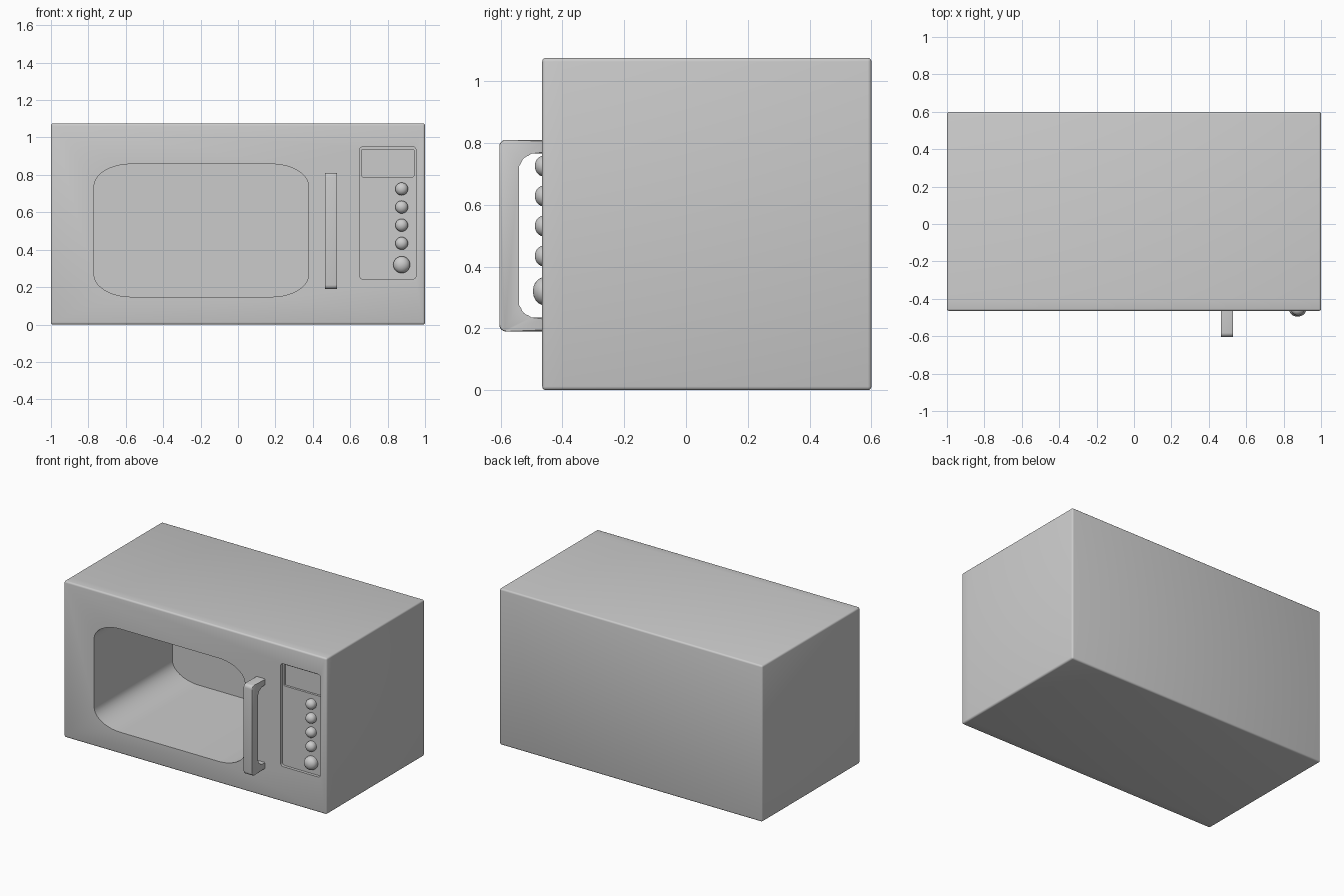
import bpy, bmesh, math
from mathutils import Vector

if "Cube" in bpy.data.objects:
    bpy.data.objects.remove(bpy.data.objects["Cube"])

FRONT, SEAM, BACK, TOP = -0.465, -0.40, 0.60, 1.075


def fillet(corners, steps=10):
    """Round axis-aligned corners given as (u, v, ru, rv)."""
    pts, n = [], len(corners)
    for i, (u, v, ru, rv) in enumerate(corners):
        c = Vector((u, v))
        if ru == 0:
            pts.append(c)
            continue
        r = Vector((ru, rv))
        d1 = (Vector(corners[i - 1][:2]) - c).normalized() * r
        d2 = (Vector(corners[(i + 1) % n][:2]) - c).normalized() * r
        for k in range(steps + 1):
            t = math.pi / 2 * k / steps
            pts.append(c + d1 + d2 - d2 * math.cos(t) - d1 * math.sin(t))
    return pts


def finish(name, bm):
    bmesh.ops.recalc_face_normals(bm, faces=bm.faces)
    me = bpy.data.meshes.new(name)
    bm.to_mesh(me)
    bm.free()
    ob = bpy.data.objects.new(name, me)
    bpy.context.collection.objects.link(ob)
    return ob


def prism(name, pts, place, a, b, bevel=0):
    """Extrude a 2D outline from a to b; place maps (u, v, w) to x, y, z."""
    bm = bmesh.new()
    ends = [[bm.verts.new(place(p.x, p.y, w)) for p in pts] for w in (a, b)]
    n = len(pts)
    caps = [bm.faces.new(e) for e in ends]
    for i in range(n):
        j = (i + 1) % n
        bm.faces.new((ends[0][i], ends[0][j], ends[1][j], ends[1][i]))
    if bevel:
        rim = {e for f in caps for e in f.edges}
        bmesh.ops.bevel(bm, geom=list(rim), offset=bevel, segments=2,
                        profile=0.5, affect='EDGES')
    return finish(name, bm)


def front_shape(name, x0, x1, z0, z1, ru, rv, y0, y1):
    pts = fillet([(x0, z0, ru, rv), (x1, z0, ru, rv), (x1, z1, ru, rv), (x0, z1, ru, rv)])
    return prism(name, pts, lambda u, v, w: (u, w, v), y0, y1)


def block(name, y0, y1):
    """Full-size box, rounded except around the door seam."""
    bm = bmesh.new()
    bmesh.ops.create_cube(bm, size=1)
    for v in bm.verts:
        v.co = (v.co.x * 2, y0 if v.co.y < 0 else y1, (v.co.z + 0.5) * TOP)
    edges = [e for e in bm.edges if not all(abs(v.co.y - SEAM) < 1e-5 for v in e.verts)]
    bmesh.ops.bevel(bm, geom=edges, offset=0.012, segments=3, profile=0.5, affect='EDGES')
    return finish(name, bm)


def smooth(ob):
    bpy.ops.object.select_all(action='DESELECT')
    bpy.context.view_layer.objects.active = ob
    ob.select_set(True)
    bpy.ops.object.shade_smooth_by_angle(angle=math.radians(40))


def cut(ob, *cutters):
    bpy.context.view_layer.objects.active = ob
    for c in cutters:
        m = ob.modifiers.new("cut", 'BOOLEAN')
        m.operation, m.solver, m.object = 'DIFFERENCE', 'EXACT', c
        bpy.ops.object.modifier_apply(modifier=m.name)


# Cabinet and front frame
cabinet = block("cabinet", SEAM, BACK)
front_frame = block("front_frame", FRONT, SEAM)

# Oven cavity, control panel recess and display recess
cavity = front_shape("cavity_cutter", -0.77, 0.378, 0.148, 0.858, 0.20, 0.12, -0.7, 0.385)
panel = front_shape("panel_cutter", 0.65, 0.952, 0.243, 0.95, 0.018, 0.018, -0.7, FRONT + 0.02)
display = front_shape("display_cutter", 0.662, 0.94, 0.79, 0.937, 0.006, 0.006, -0.7, FRONT + 0.035)
cut(cabinet, cavity)
cut(front_frame, cavity, panel, display)
for c in (cavity, panel, display):
    bpy.data.objects.remove(c)
smooth(cabinet)
smooth(front_frame)

# Door handle
outer, inner = 0.022, 0.04
handle_pts = fillet([
    (-0.455, 0.19, 0, 0), (-0.604, 0.19, outer, outer), (-0.604, 0.81, outer, outer),
    (-0.455, 0.81, 0, 0), (-0.455, 0.765, 0, 0), (-0.54, 0.765, inner, inner),
    (-0.54, 0.235, inner, inner), (-0.455, 0.235, 0, 0)], steps=6)
smooth(prism("door_handle", handle_pts, lambda u, v, w: (w, u, v), 0.465, 0.53, 0.005))


# Domed buttons and dial
def dome(name, z, r, tip):
    base = FRONT + 0.022
    bm = bmesh.new()
    prof = [(r, base), (r, base - 0.016)]
    h = base - 0.016 - tip
    prof += [(r * math.cos(t), base - 0.016 - h * math.sin(t))
             for t in (math.pi / 2 * k / 8 for k in range(1, 8))] + [(0, tip)]
    verts = [bm.verts.new((0.875 + a, y, z)) for a, y in prof]
    edges = [bm.edges.new(p) for p in zip(verts, verts[1:])]
    bmesh.ops.spin(bm, geom=verts + edges, cent=(0.875, 0, z), axis=(0, 1, 0),
                   angle=math.tau, steps=32)
    bmesh.ops.remove_doubles(bm, verts=bm.verts, dist=1e-5)
    smooth(finish(name, bm))


for i in range(4):
    dome(f"button_{i + 1}", 0.725 - i * 0.097, 0.034, -0.489)
dome("dial", 0.32, 0.045, -0.495)
